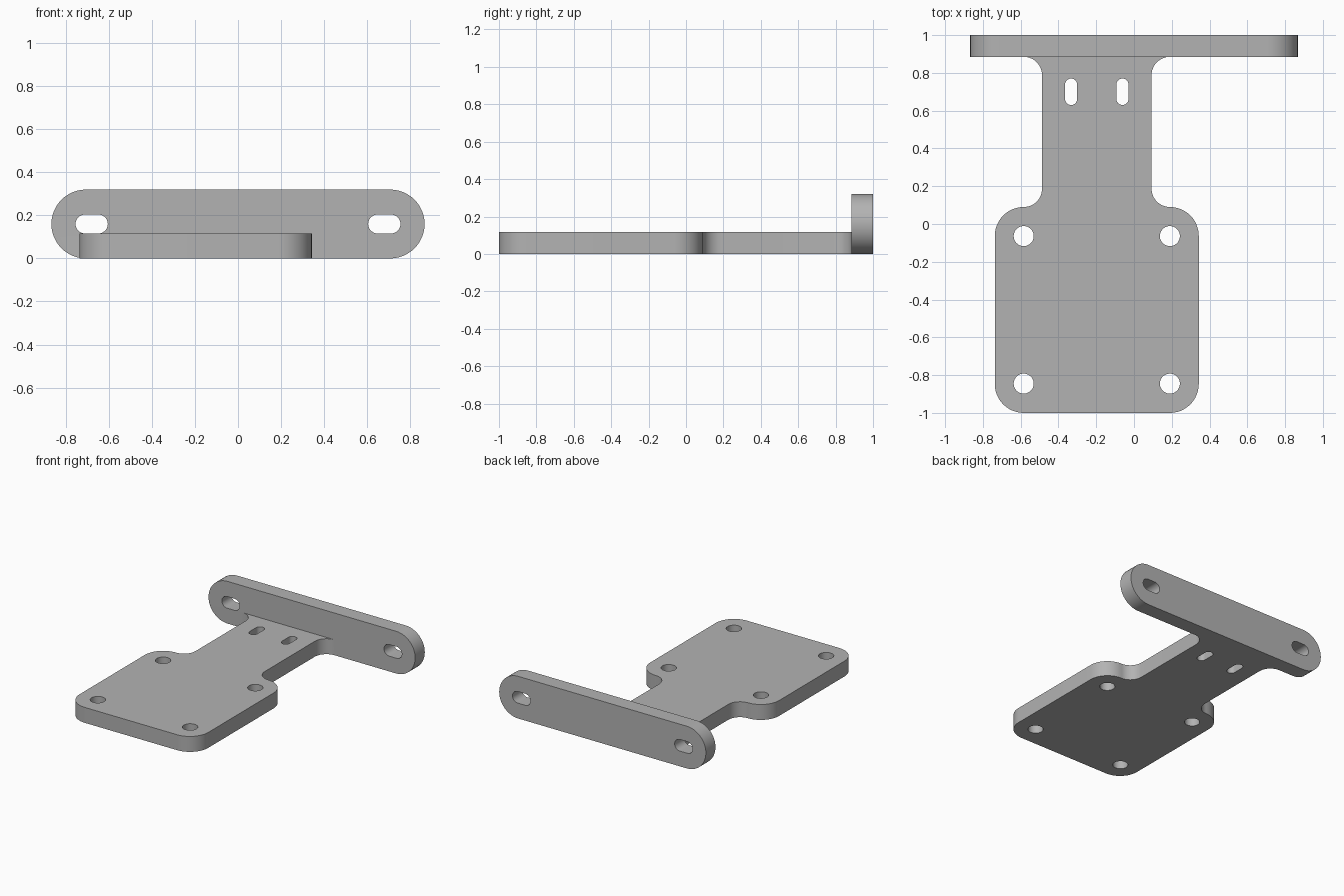
import bpy
import bmesh
from math import sin, cos, pi
from mathutils import Vector, Matrix

if "Cube" in bpy.data.objects:
    bpy.data.objects.remove(bpy.data.objects["Cube"])

grey = bpy.data.materials.new("plain grey")
grey.use_nodes = True
colour = (0.45, 0.45, 0.45, 1)
grey.diffuse_color = colour
grey.node_tree.nodes["Principled BSDF"].inputs["Base Color"].default_value = colour


def rounded(corners, steps=12):
    """Outline of right-angled corners (x, y, radius) with rounded arcs."""
    pts = []
    for i, (x, y, r) in enumerate(corners):
        p = Vector((x, y))
        before = (Vector(corners[i - 1][:2]) - p).normalized()
        after = (Vector(corners[(i + 1) % len(corners)][:2]) - p).normalized()
        centre = p + (before + after) * r
        for k in range(steps + 1 if r else 1):
            t = pi / 2 * k / steps
            q = centre - (after * cos(t) + before * sin(t)) * r
            if not pts or (q - pts[-1]).length > 1e-4:
                pts.append(q)
    if (pts[0] - pts[-1]).length < 1e-4:
        pts.pop()
    return pts


def box(cx, cy, hx, hy, r):
    """Rounded rectangle; a radius equal to a half size gives a slot or circle."""
    return rounded([(cx - hx, cy - hy, r), (cx + hx, cy - hy, r),
                    (cx + hx, cy + hy, r), (cx - hx, cy + hy, r)])


def plate(name, outlines, thickness, matrix):
    """Flat plate from an outer outline followed by hole outlines."""
    curve = bpy.data.curves.new(name, "CURVE")
    curve.dimensions = "2D"
    curve.fill_mode = "BOTH"
    curve.extrude = thickness / 2
    for pts in outlines:
        spline = curve.splines.new("POLY")
        spline.points.add(len(pts) - 1)
        for point, p in zip(spline.points, pts):
            point.co = (p.x, p.y, 0, 1)
        spline.use_cyclic_u = True
    source = bpy.data.objects.new(name + "_curve", curve)
    bpy.context.collection.objects.link(source)
    bpy.context.view_layer.update()
    mesh = bpy.data.meshes.new_from_object(
        source.evaluated_get(bpy.context.evaluated_depsgraph_get()))
    bpy.data.objects.remove(source)
    bm = bmesh.new()
    bm.from_mesh(mesh)
    bmesh.ops.remove_doubles(bm, verts=bm.verts, dist=1e-5)
    bmesh.ops.recalc_face_normals(bm, faces=bm.faces)
    bm.transform(matrix)
    bm.to_mesh(mesh)
    bm.free()
    mesh.materials.clear()
    mesh.materials.append(grey)
    obj = bpy.data.objects.new(name, mesh)
    bpy.context.collection.objects.link(obj)
    return obj


# Base plate and neck: half outline mirrored about the centre line
MID, THICK, FLANGE_Y = -0.197, 0.117, 0.885
half = [(0.54, -1, 0.153), (0.54, 0.09, 0.153), (0.29, 0.09, 0.097),
        (0.29, FLANGE_Y, 0.097), (0.387, FLANGE_Y, 0), (0.387, 0.94, 0)]
outline = rounded([(MID + x, y, r) for x, y, r in half]
                  + [(MID - x, y, r) for x, y, r in reversed(half)])
holes = []
for side in (-1, 1):
    holes += [box(MID + side * 0.387, y, 0.053, 0.053, 0.053)
              for y in (-0.845, -0.064)]
    holes.append(box(MID + side * 0.136, 0.70, 0.032, 0.07, 0.032))
base = plate("base_plate", [outline] + holes, THICK,
             Matrix.Translation((0, 0, THICK / 2)))

# Upright mounting flange with two slots
slots = [box(side * 0.68, 0.16, 0.075, 0.044, 0.044) for side in (-1, 1)]
flange = plate("mounting_flange", [box(0, 0.16, 0.867, 0.16, 0.16)] + slots,
               1 - FLANGE_Y,
               Matrix.Translation((0, (1 + FLANGE_Y) / 2, 0))
               @ Matrix.Rotation(pi / 2, 4, "X"))

# Join into one solid bracket
union = base.modifiers.new("join_flange", "BOOLEAN")
union.operation = "UNION"
union.solver = "EXACT"
union.object = flange
bpy.ops.object.select_all(action="DESELECT")
base.select_set(True)
bpy.context.view_layer.objects.active = base
bpy.ops.object.modifier_apply(modifier=union.name)
bpy.data.objects.remove(flange)
base.name = "mounting_bracket"
bpy.ops.object.shade_smooth_by_angle(angle=pi / 6)
